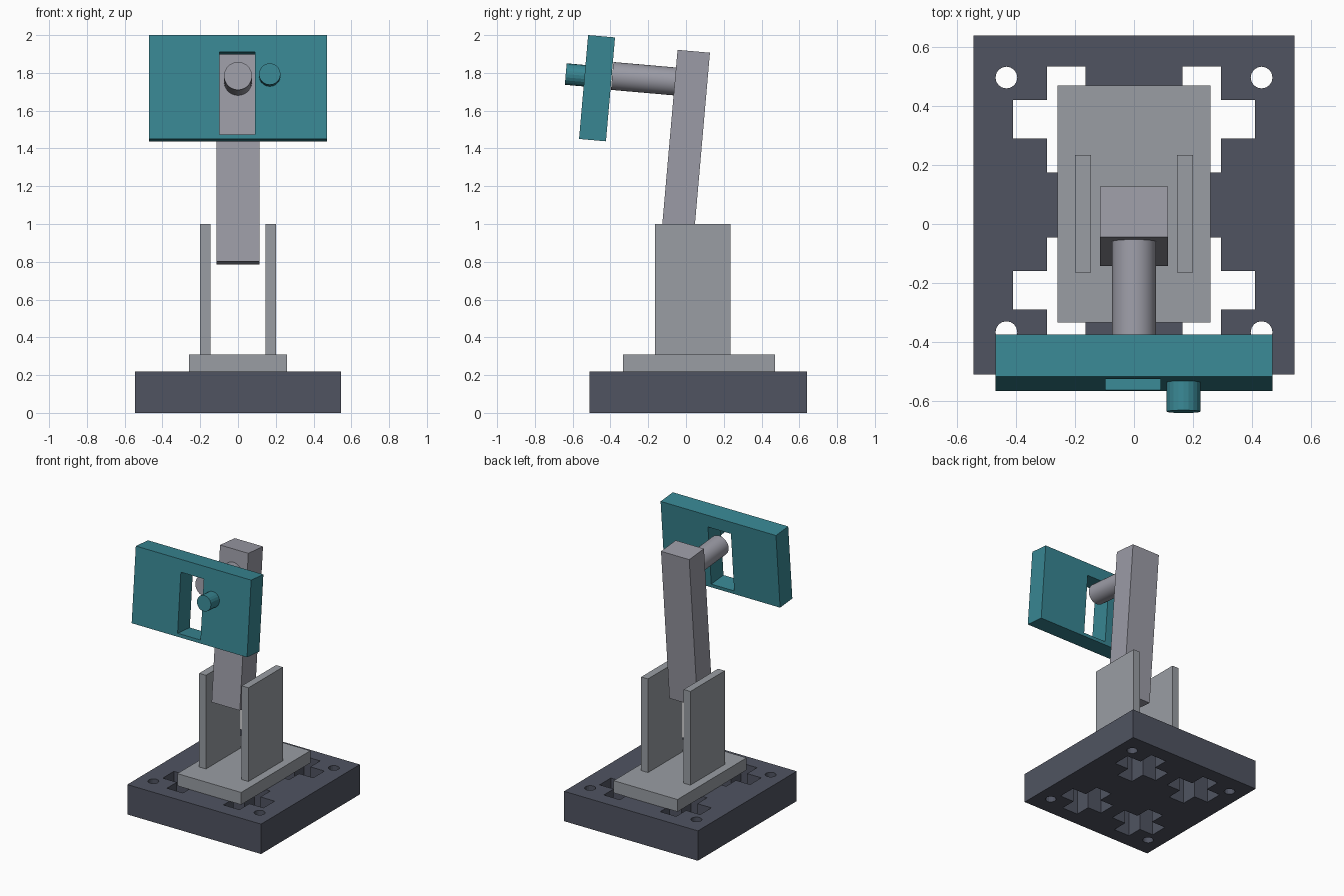
import bpy
import math
from mathutils import Matrix, Vector

cube = bpy.data.objects.get("Cube")
if cube:
    bpy.data.objects.remove(cube, do_unlink=True)


def material(name, rgb):
    m = bpy.data.materials.new(name)
    m.use_nodes = True
    m.diffuse_color = (*rgb, 1)
    m.node_tree.nodes["Principled BSDF"].inputs["Base Color"].default_value = (*rgb, 1)
    return m


DARK = material("dark slate", (0.08, 0.088, 0.12))
GREY = material("metal grey", (0.32, 0.34, 0.37))
STEEL = material("steel grey", (0.33, 0.33, 0.38))
TEAL = material("teal", (0.04, 0.24, 0.29))

# Arm, rod, panel and knob share one backward lean
LEAN = Matrix.Rotation(math.radians(-5), 4, "X")
FORWARD = LEAN @ Vector((0, -1, 0))


def finish(name, mat):
    ob = bpy.context.object
    ob.name = ob.data.name = name
    if mat:
        ob.data.materials.append(mat)
    return ob


def box(name, centre, size, mat=None, frame=Matrix()):
    bpy.ops.mesh.primitive_cube_add(size=1)
    ob = finish(name, mat)
    ob.data.transform(Matrix.Diagonal((*size, 1)))
    ob.matrix_world = Matrix.Translation(centre) @ frame
    return ob


def rod(name, start, axis, length, radius, sides, mat=None):
    bpy.ops.mesh.primitive_cylinder_add(vertices=sides, radius=radius, depth=length)
    ob = finish(name, mat)
    turn = axis.to_track_quat("Z", "Y").to_matrix().to_4x4()
    ob.matrix_world = Matrix.Translation(Vector(start) + axis * length / 2) @ turn
    return ob


def cut(target, cutters):
    bpy.context.view_layer.update()
    for c in cutters:
        mod = target.modifiers.new("cut", "BOOLEAN")
        mod.operation = "DIFFERENCE"
        mod.solver = "EXACT"
        mod.object = c
    depsgraph = bpy.context.evaluated_depsgraph_get()
    mesh = bpy.data.meshes.new_from_object(target.evaluated_get(depsgraph))
    target.modifiers.clear()
    target.data = mesh
    for c in cutters:
        bpy.data.objects.remove(c, do_unlink=True)


# Base with four cross-shaped openings and four corner holes
MID = 0.065
base = box("base", (0, MID, 0.11), (1.09, 1.15, 0.22), DARK)
cutters = []
for sx in (-1, 1):
    for sy in (-1, 1):
        x, y = sx * 0.23, MID + sy * 0.29
        cutters.append(box("cross_cutter", (x, y, 0.11), (0.36, 0.13, 0.5)))
        cutters.append(box("cross_cutter", (x, y, 0.11), (0.13, 0.36, 0.5)))
        cutters.append(rod("hole_cutter", (sx * 0.433, MID + sy * 0.432, -0.2),
                           Vector((0, 0, 1)), 0.6, 0.037, 16))
cut(base, cutters)

# Mounting plate and the two upright cheeks
box("mounting_plate", (0, 0.068, 0.265), (0.52, 0.805, 0.09), GREY)
for side, sx in (("left", 1), ("right", -1)):
    box(side + "_upright", (sx * 0.173, 0.035, 0.655), (0.055, 0.4, 0.69), GREY)

# Leaning arm and the rod that carries the panel
box("arm", (0, -0.008, 1.354), (0.23, 0.172, 1.125), STEEL, LEAN)
support = rod("support_rod", (0, -0.05, 1.754), FORWARD, 0.342, 0.074, 48, STEEL)
bpy.ops.object.shade_smooth_by_angle()

# Panel with a tall slot
centre = Vector((0, -0.471, 1.719))
panel = box("panel", centre, (0.94, 0.143, 0.552), TEAL, LEAN)
slot_centre = centre + LEAN @ Vector((-0.004, 0, -0.033))
cut(panel, [box("slot_cutter", slot_centre, (0.187, 0.4, 0.437), None, LEAN)])

# Faceted knob on the panel front
knob_start = centre + LEAN @ Vector((0.168, -0.0715, 0.06))
rod("knob", knob_start, FORWARD, 0.1, 0.057, 20, TEAL)
